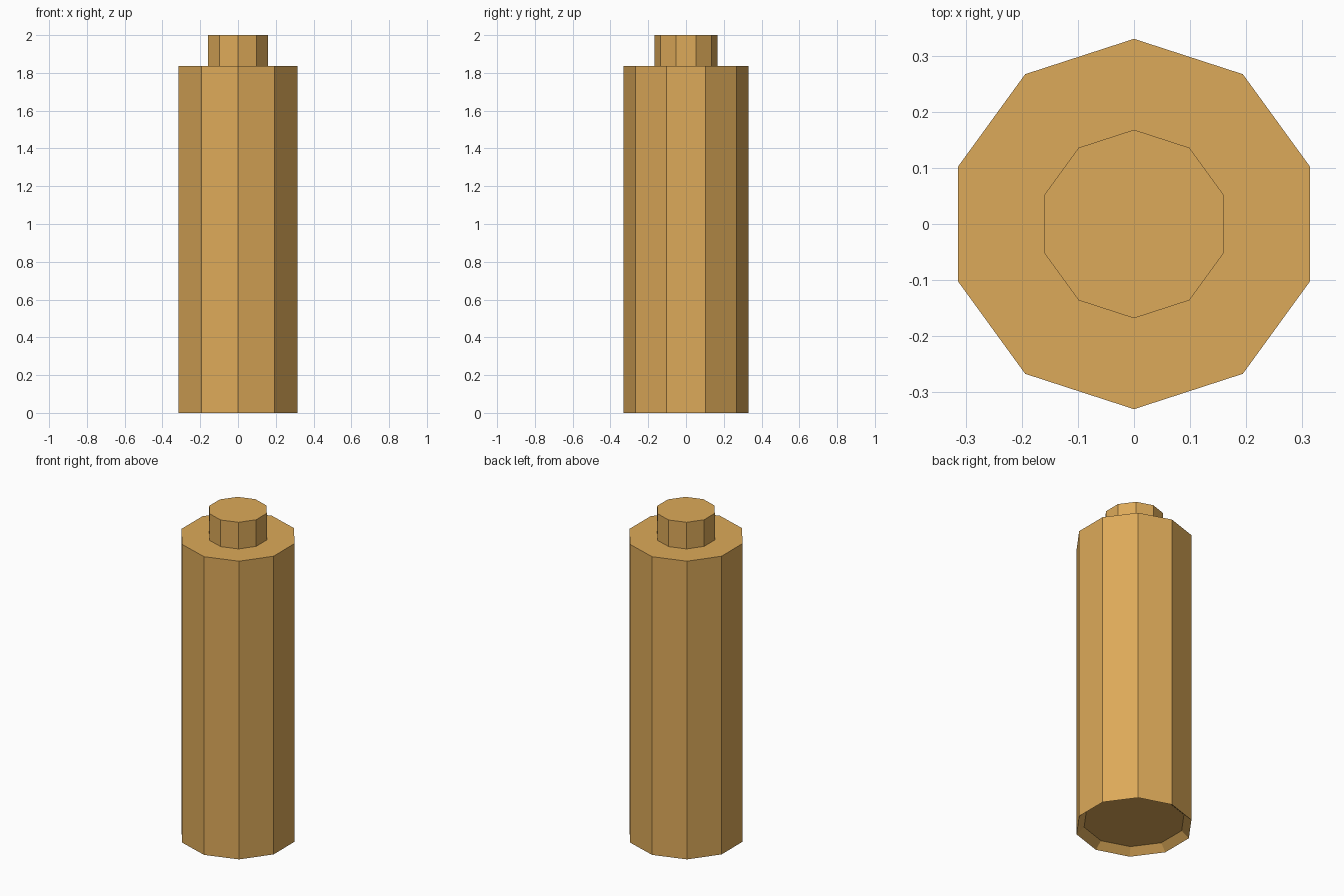
import bpy, bmesh, math

if "Cube" in bpy.data.objects:
    bpy.data.objects.remove(bpy.data.objects["Cube"])

SIDES = 10
# (radius, z) from recessed base, over the rim, up the body, to the terminal cap
PROFILE = [(0.287, 0.04), (0.33, 0.0), (0.33, 1.836), (0.168, 1.836), (0.168, 2.0)]

mat = bpy.data.materials.new("tan")
mat.diffuse_color = (0.72, 0.40, 0.10, 1)
mat.use_nodes = True
mat.node_tree.nodes["Principled BSDF"].inputs["Base Color"].default_value = mat.diffuse_color


def faceted_lathe(name, profile, sides):
    bm = bmesh.new()
    rings = []
    for r, z in profile:
        # first corner points along y
        angles = [math.pi / 2 + math.tau * i / sides for i in range(sides)]
        rings.append([bm.verts.new((r * math.cos(a), r * math.sin(a), z)) for a in angles])
    for low, high in zip(rings, rings[1:]):
        for i in range(sides):
            j = (i + 1) % sides
            bm.faces.new((low[i], low[j], high[j], high[i]))
    bm.faces.new(rings[0][::-1])
    bm.faces.new(rings[-1])
    bmesh.ops.recalc_face_normals(bm, faces=bm.faces)
    mesh = bpy.data.meshes.new(name)
    bm.to_mesh(mesh)
    bm.free()
    obj = bpy.data.objects.new(name, mesh)
    bpy.context.collection.objects.link(obj)
    mesh.materials.append(mat)
    return obj


# Battery cell: ten-sided body, raised terminal, shallow tapered recess below
faceted_lathe("battery_cell", PROFILE, SIDES)
